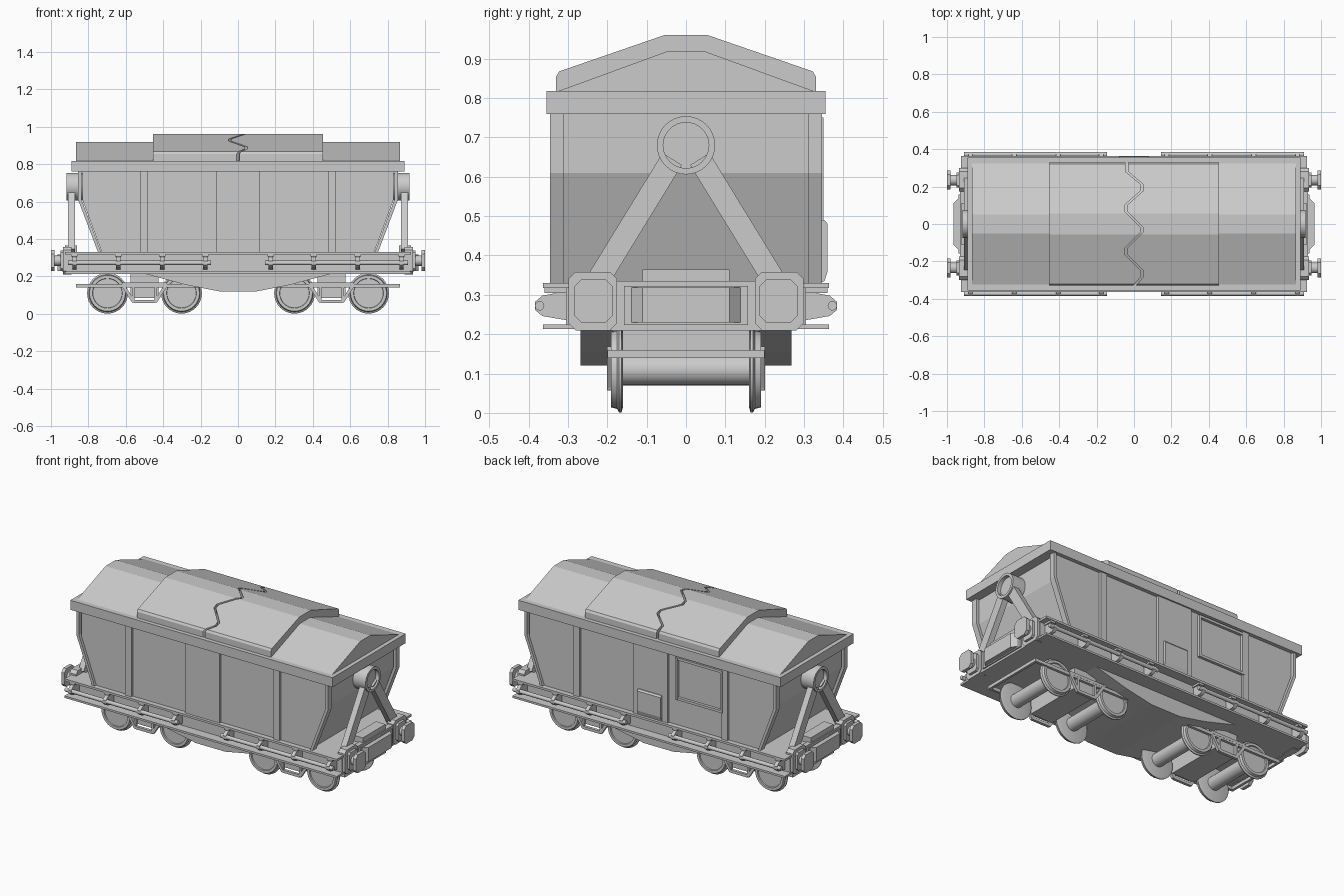
import bpy, bmesh, math
from mathutils import Vector

if "Cube" in bpy.data.objects:
    bpy.data.objects.remove(bpy.data.objects["Cube"])

grey = bpy.data.materials.new("plain_grey")
grey.use_nodes = True
grey.diffuse_color = (0.6, 0.6, 0.6, 1)
grey.node_tree.nodes["Principled BSDF"].inputs["Base Color"].default_value = (0.6, 0.6, 0.6, 1)


def finish(name, bm, mirror="", smooth=False):
    """Turn a bmesh into an object, mirrored across the named axes."""
    bmesh.ops.recalc_face_normals(bm, faces=bm.faces)
    mesh = bpy.data.meshes.new(name)
    bm.to_mesh(mesh)
    bm.free()
    mesh.materials.append(grey)
    ob = bpy.data.objects.new(name, mesh)
    bpy.context.collection.objects.link(ob)
    if mirror:
        mod = ob.modifiers.new("Mirror", "MIRROR")
        mod.use_axis = ["x" in mirror, "y" in mirror, False]
        mod.use_mirror_merge = False
    if smooth:
        bpy.ops.object.select_all(action="DESELECT")
        ob.select_set(True)
        bpy.context.view_layer.objects.active = ob
        bpy.ops.object.shade_smooth_by_angle(angle=math.radians(35))
    return ob


def place(axis, u, v, t):
    return {"x": (t, u, v), "y": (u, t, v), "z": (u, v, t)}[axis]


def prism(name, pts, axis, a, b, mirror="", holes=()):
    """Extrude a 2D outline along an axis."""
    bm = bmesh.new()
    lo, hi = [[bm.verts.new(place(axis, u, v, t)) for u, v in pts] for t in (a, b)]
    bm.faces.new(lo)
    bm.faces.new(hi)
    for i in range(len(pts)):
        j = (i + 1) % len(pts)
        bm.faces.new((lo[i], lo[j], hi[j], hi[i]))
    return finish(name, bm, mirror)


def box(name, x, y, z, mirror=""):
    return prism(name, [(x[0], y[0]), (x[1], y[0]), (x[1], y[1]), (x[0], y[1])], "z", *z, mirror)


def lathe(name, profile, axis, u, v, mirror="", closed=False, sides=32):
    """Revolve (radius, position) pairs around an axis through u, v."""
    bm = bmesh.new()
    rings = []
    for r, t in profile:
        angles = [2 * math.pi * k / sides for k in range(sides)]
        rings.append([bm.verts.new(place(axis, u + r * math.cos(a), v + r * math.sin(a), t)) for a in angles])
    if closed:
        rings.append(rings[0])
    else:
        bm.faces.new(rings[0])
        bm.faces.new(rings[-1])
    for p, q in zip(rings, rings[1:]):
        for i in range(sides):
            j = (i + 1) % sides
            bm.faces.new((p[i], p[j], q[j], q[i]))
    return finish(name, bm, mirror, True)


def bar(name, p, q, width, axis, a, b, mirror=""):
    """Flat bar between two 2D points."""
    p, q = Vector(p), Vector(q)
    d = (q - p).normalized() * width / 2
    n = Vector((-d.y, d.x))
    return prism(name, [p + n, q + n, q - n, p - n], axis, a, b, mirror)


def octagon(u, v, w, h, c):
    return [(u + sx * (w - cx), v + sy * (h - cy)) for sx, sy, cx, cy in (
        (-1, -1, c, 0), (1, -1, c, 0), (1, -1, 0, c), (1, 1, 0, c),
        (1, 1, c, 0), (-1, 1, c, 0), (-1, 1, 0, c), (-1, -1, 0, c))]


def both(pts):
    """Complete a half outline by reflection."""
    return pts + [(-u, v) for u, v in reversed(pts)]


# Hopper body with raised corner posts, ribs and centre panel
prism("hopper_body", both([(0.725, 0.32), (0.832, 0.61), (0.832, 0.78)]), "y", -0.332, 0.332)
prism("corner_post", [(0.745, 0.32), (0.855, 0.61), (0.855, 0.78), (0.838, 0.78),
                      (0.838, 0.615), (0.728, 0.32)], "y", 0.31, 0.346, "xy")
box("side_rib", (0.482, 0.525), (0.32, 0.346), (0.32, 0.78), "xy")
box("centre_panel", (-0.118, 0.118), (0.32, 0.346), (0.32, 0.78), "y")
box("top_rim", (-0.89, 0.89), (-0.355, 0.355), (0.76, 0.818))

# Rear service hatch and framed door
prism("rear_hatch", [(0.34, 0.33), (0.352, 0.335), (0.36, 0.36), (0.36, 0.48), (0.352, 0.49),
                     (0.34, 0.49)], "x", -0.08, 0.08)
for x in ((-0.49, -0.475), (-0.185, -0.17)):
    box("door_frame_post", x, (0.33, 0.35), (0.49, 0.75))
for z in ((0.49, 0.505), (0.735, 0.75)):
    box("door_frame_rail", (-0.49, -0.17), (0.33, 0.349), z)

# Gabled roof
prism("roof", both([(0.332, 0.815), (0.05, 0.918)]), "x", -0.865, 0.865)


# Two raised covers meeting along a zigzag gap
def cover_height(y):
    y = abs(y)
    if y <= 0.055:
        return 0.96
    if y <= 0.322:
        return 0.96 - (y - 0.055) * 0.345
    return 0.855


zigzag = [(-0.33, 0.0), (-0.322, 0.01), (-0.28, 0.045), (-0.25, 0.045), (-0.16, -0.045), (-0.13, -0.045),
          (-0.055, 0.03), (-0.04, 0.045), (-0.02, 0.045), (0.055, -0.03), (0.07, -0.045), (0.1, -0.045),
          (0.18, 0.045), (0.21, 0.045), (0.28, -0.038), (0.322, -0.038), (0.33, -0.038)]
for side, label in ((-1, "right"), (1, "left")):
    bm = bmesh.new()
    rows = []
    for y, x in zigzag:
        inner, outer = x + side * 0.007, side * 0.455
        z = cover_height(y)
        rows.append([bm.verts.new(c) for c in ((inner, y, 0.815), (inner, y, z), (outer, y, z), (outer, y, 0.815))])
    bm.faces.new(rows[0])
    bm.faces.new(rows[-1])
    for p, q in zip(rows, rows[1:]):
        for i in range(4):
            j = (i + 1) % 4
            bm.faces.new((p[i], p[j], q[j], q[i]))
    finish(label + "_roof_cover", bm)

# Underframe: floor, flanges and fish-bellied keel
box("floor", (-0.92, 0.92), (-0.305, 0.305), (0.215, 0.328))
box("deck_flange", (-0.925, 0.925), (-0.363, 0.363), (0.317, 0.33))
box("lower_flange", (-0.925, 0.925), (-0.363, 0.363), (0.213, 0.225))
prism("belly", both([(0.1, 0.12), (0.28, 0.155), (0.52, 0.22)]), "y", -0.268, 0.268)

# Side pipes carried on tapered brackets
lathe("side_pipe", [(0.012, 0.145), (0.012, 0.91)], "x", 0.372, 0.272, "xy", sides=12)
for x in (0.175, 0.405, 0.64, 0.875):
    prism("pipe_bracket", [(0.3, 0.235), (0.365, 0.246), (0.384, 0.262), (0.384, 0.282), (0.365, 0.298),
                           (0.3, 0.31)], "x", x - 0.011, x + 0.011, "xy")
    box("bracket_foot", (x - 0.017, x + 0.017), (0.3, 0.36), (0.305, 0.322), "xy")

# End beams, steps and buffers
box("end_beam", (0.9, 0.93), (-0.2, 0.2), (0.21, 0.335), "x")
prism("end_step", [(0.92, -0.158), (0.965, -0.11), (0.965, 0.11), (0.92, 0.158)], "z", 0.23, 0.318, "x")
box("end_step_lip", (0.92, 0.938), (-0.158, 0.158), (0.223, 0.323), "x")
box("end_toe_box", (0.86, 0.925), (-0.11, 0.11), (0.31, 0.365), "x")
prism("buffer_block", octagon(0.237, 0.284, 0.062, 0.074, 0.018), "x", 0.89, 0.935, "xy")
prism("buffer_plate", octagon(0.235, 0.284, 0.04, 0.055, 0.012), "x", 0.93, 0.95, "xy")
lathe("buffer_shaft", [(0.028, 0.93), (0.028, 0.99)], "x", 0.235, 0.284, "xy", sides=16)
prism("buffer_head", octagon(0.235, 0.284, 0.05, 0.056, 0.02), "x", 0.98, 1.0, "xy")

# Braced end frame with a ring at its head
for s in (1, -1):
    bar("end_brace", (s * 0.228, 0.33), (s * 0.035, 0.645), 0.058, "x", 0.872, 0.908, "x")
lathe("end_ring", [(0.074, 0.825), (0.074, 0.918), (0.058, 0.918), (0.058, 0.825)], "x", 0, 0.68, "x", True)
lathe("ring_back", [(0.06, 0.825), (0.06, 0.895)], "x", 0, 0.68, "x")

# Bogies: wheelsets, running bars and trussed side frames
for x in (0.302, 0.698):
    lathe("wheel", [(0.095, 0.16), (0.109, 0.164), (0.109, 0.17), (0.1, 0.175), (0.096, 0.19), (0.08, 0.19),
                    (0.078, 0.183)], "y", x, 0.11, "xy")
    lathe("axle", [(0.04, -0.165), (0.04, 0.165)], "y", x, 0.11, "x", sides=24)
box("running_bar", (0.14, 0.865), (0.185, 0.2), (0.14, 0.16), "xy")
for x in (0.14, 0.85):
    box("bogie_cross_bar", (x, x + 0.015), (-0.2, 0.2), (0.14, 0.16), "x")
box("bogie_bolster", (0.425, 0.575), (-0.185, 0.185), (0.085, 0.215), "x")
truss = [(0.38, 0.16), (0.44, 0.066), (0.56, 0.066), (0.62, 0.16)]
for p, q in zip(truss, truss[1:] + truss[:1]):
    bar("truss_member", p, q, 0.017, "y", 0.184, 0.201, "xy")
for x in (0.44, 0.56):
    bar("truss_post", (x, 0.06), (x, 0.165), 0.014, "y", 0.184, 0.2, "xy")
